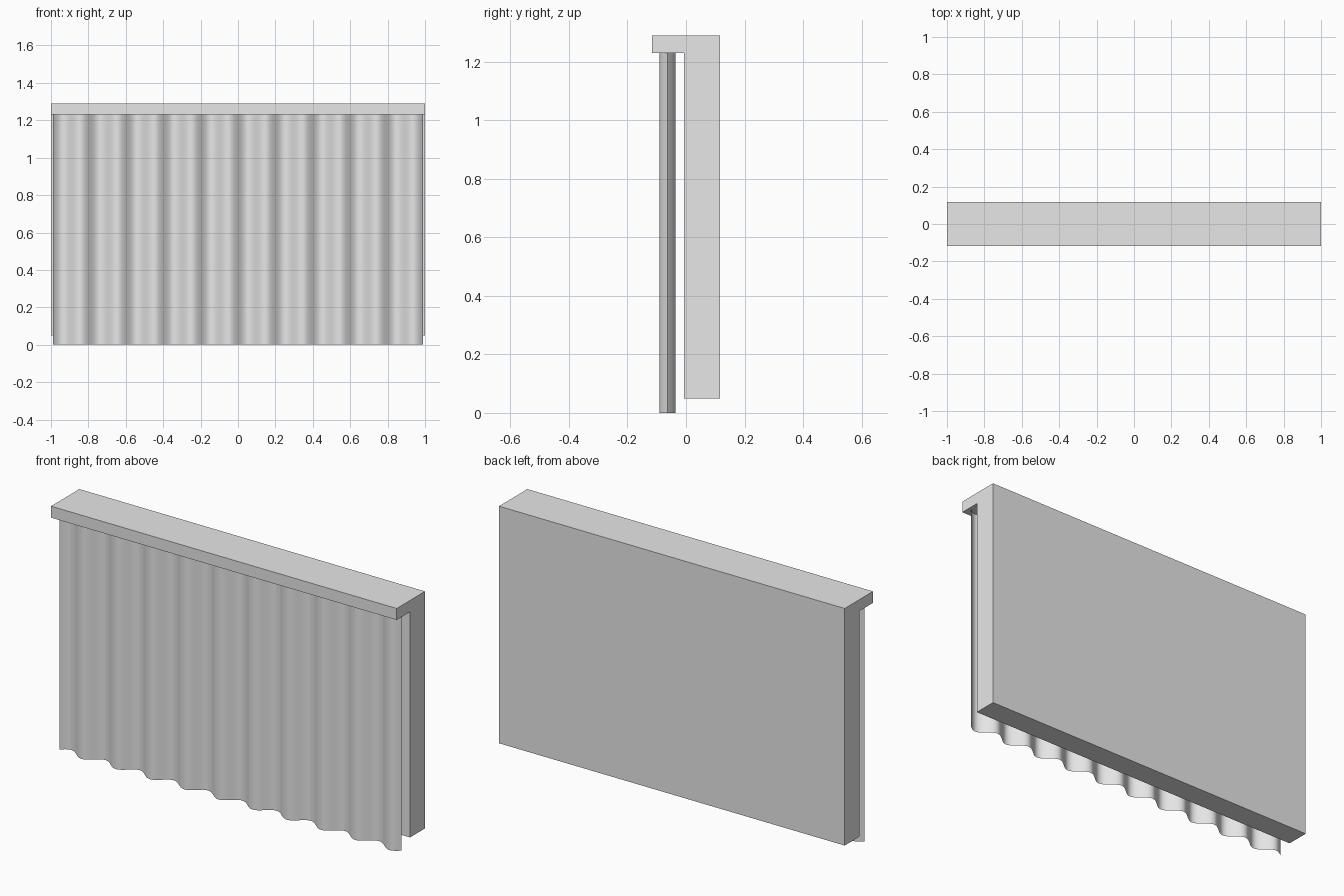
import bpy
import bmesh
import math

if "Cube" in bpy.data.objects:
    bpy.data.objects.remove(bpy.data.objects["Cube"], do_unlink=True)

grey = bpy.data.materials.new("plain grey")
grey.use_nodes = True
grey.diffuse_color = (0.8, 0.8, 0.8, 1)
grey.node_tree.nodes["Principled BSDF"].inputs["Base Color"].default_value = (0.8, 0.8, 0.8, 1)


def add_object(name, bm):
    mesh = bpy.data.meshes.new(name)
    bm.to_mesh(mesh)
    bm.free()
    mesh.materials.append(grey)
    obj = bpy.data.objects.new(name, mesh)
    bpy.context.collection.objects.link(obj)
    return obj


def add_box(name, low, high):
    bm = bmesh.new()
    bmesh.ops.create_cube(bm, size=1)
    for v in bm.verts:
        for i in range(3):
            v.co[i] = low[i] if v.co[i] < 0 else high[i]
    return add_object(name, bm)


# Window panel behind and pelmet along its top front edge
add_box("window_panel", (-1, -0.006, 0.05), (1, 0.117, 1.29))
add_box("pelmet", (-1, -0.117, 1.23), (1, -0.006, 1.29))

# Curtain: a thin sheet with ten even folds, hanging from the pelmet
HALF_WIDTH, DEPTH, CENTRE_Y = 0.99, 0.0275, -0.063
FOLDS, STEPS = 10, 16
bm = bmesh.new()
previous = None
for i in range(FOLDS * STEPS + 1):
    t = i / (FOLDS * STEPS)
    x = HALF_WIDTH * (2 * t - 1)
    y = CENTRE_Y + DEPTH * math.sin(2 * math.pi * FOLDS * t)
    pair = [bm.verts.new((x, y, z)) for z in (0, 1.23)]
    if previous:
        face = bm.faces.new((previous[0], pair[0], pair[1], previous[1]))
        face.smooth = True
    previous = pair
add_object("curtain", bm)
